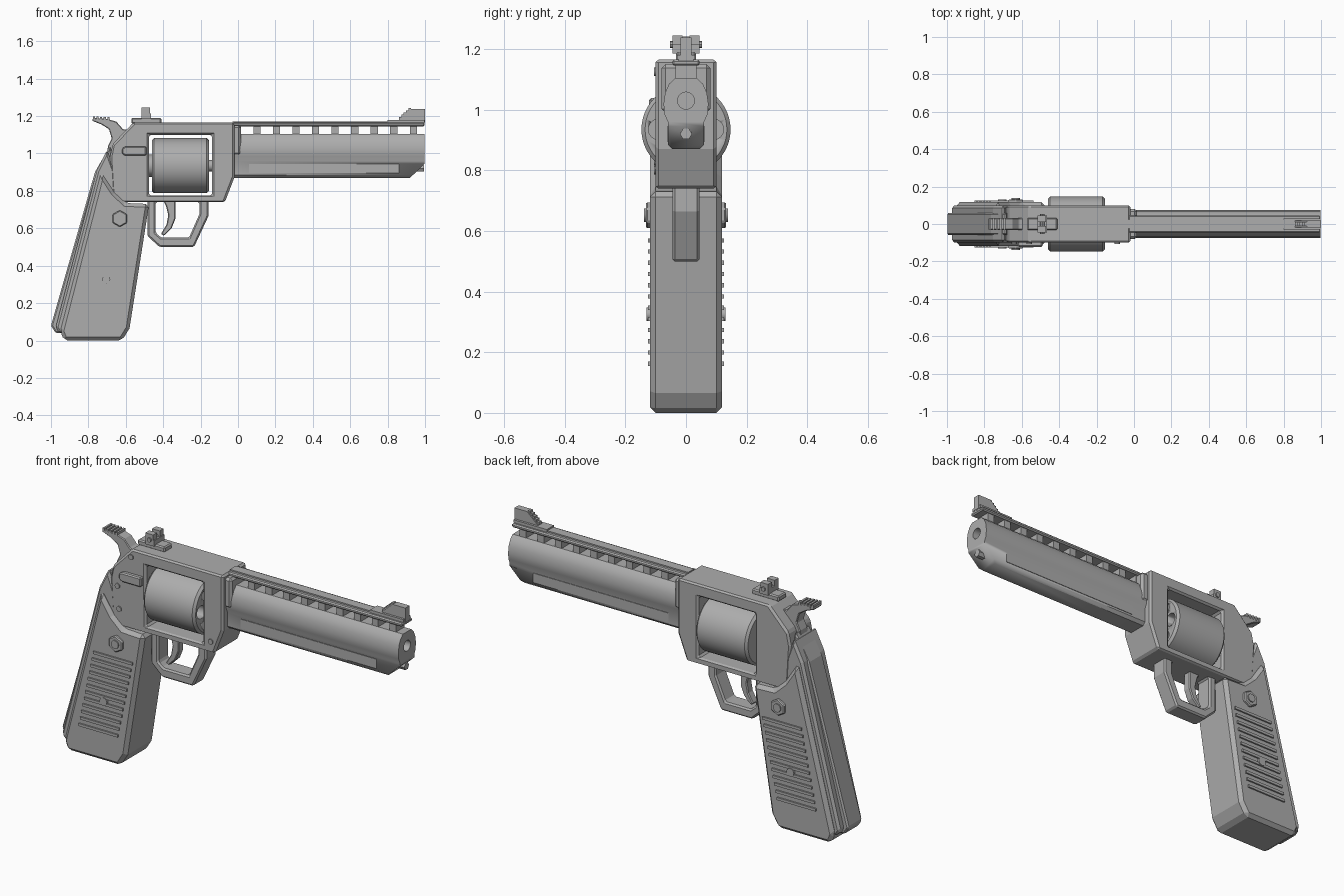
import bpy, bmesh, math
from mathutils import Matrix, Vector

cube = bpy.data.objects.get("Cube")
if cube:
    bpy.data.objects.remove(cube)

steel = bpy.data.materials.new("grey steel")
steel.use_nodes = True
COLOUR = (0.42, 0.42, 0.42, 1)
steel.diffuse_color = COLOUR
steel.node_tree.nodes["Principled BSDF"].inputs["Base Color"].default_value = COLOUR


def finish(name, bm, bevel=0, smooth=False):
    bmesh.ops.recalc_face_normals(bm, faces=bm.faces)
    mesh = bpy.data.meshes.new(name)
    bm.to_mesh(mesh)
    bm.free()
    mesh.materials.append(steel)
    ob = bpy.data.objects.new(name, mesh)
    bpy.context.collection.objects.link(ob)
    if smooth:
        bpy.ops.object.select_all(action="DESELECT")
        ob.select_set(True)
        bpy.context.view_layer.objects.active = ob
        bpy.ops.object.shade_smooth_by_angle(angle=math.radians(32))
    if bevel:
        mod = ob.modifiers.new("bevel", "BEVEL")
        mod.width, mod.segments, mod.limit_method = bevel, 1, "ANGLE"
        mod.angle_limit = math.radians(35)
    return ob


def extrude(name, points, step, bevel=0, smooth=False):
    bm = bmesh.new()
    face = bm.faces.new([bm.verts.new(p) for p in points])
    new = bmesh.ops.extrude_face_region(bm, geom=[face])["geom"]
    bmesh.ops.translate(bm, vec=step, verts=[v for v in new if isinstance(v, bmesh.types.BMVert)])
    return finish(name, bm, bevel, smooth)


def plate(name, outline, half, bevel=0, y=0):
    """Side outline (x, z) extruded across y."""
    return extrude(name, [(x, y - half, z) for x, z in outline], (0, 2 * half, 0), bevel)


def box(name, x, y, z, bevel=0):
    return extrude(name, [(x[0], y[0], z[0]), (x[1], y[0], z[0]), (x[1], y[0], z[1]), (x[0], y[0], z[1])],
                   (0, y[1] - y[0], 0), bevel)


def rod(name, centre, radius, length, axis="X", sides=24, bevel=0, smooth=True):
    bm = bmesh.new()
    turn = Matrix.Rotation(math.pi / 2, 4, "Y" if axis == "X" else "X")
    bmesh.ops.create_cone(bm, cap_ends=True, segments=sides, radius1=radius, radius2=radius,
                          depth=length, matrix=Matrix.Translation(centre) @ turn)
    return finish(name, bm, bevel, smooth)


def cut(target, cutter):
    mod = target.modifiers.new("cut", "BOOLEAN")
    mod.operation, mod.solver, mod.object = "DIFFERENCE", "EXACT", cutter
    cutter.hide_render = True
    cutter.hide_set(True)


# Frame with an open cylinder window
frame = plate("frame", [(-0.02, 1.165), (-0.56, 1.165), (-0.67, 1.05), (-0.685, 0.98),
                        (-0.67, 0.74), (-0.07, 0.74), (-0.02, 0.87)], 0.1)
cut(frame, box("window_cutter", (-0.475, -0.14), (-0.3, 0.3), (0.775, 1.1)))
mod = frame.modifiers.new("bevel", "BEVEL")
mod.width, mod.segments, mod.limit_method = 0.01, 1, "ANGLE"

# Cylinder with six chambers, on its pin
AXIS_Z = 0.935
drum = rod("cylinder", (-0.308, 0, AXIS_Z), 0.147, 0.305, sides=48, bevel=0.012)
for i in range(6):
    a = math.tau * i / 6
    cut(drum, rod("chamber_cutter", (-0.15, 0.09 * math.cos(a), AXIS_Z + 0.09 * math.sin(a)), 0.034, 0.2))
rod("cylinder_pin", (-0.308, 0, AXIS_Z), 0.03, 0.37)
rod("cylinder_ratchet", (-0.465, 0, AXIS_Z), 0.06, 0.02, sides=12)

# Barrel: rounded top over a flat-sided underlug, front lower corner sliced off
half_section = [(0.045, 0.87), (0.06, 0.885), (0.06, 0.96), (0.071, 0.985), (0.074, 1.02),
                (0.069, 1.055), (0.056, 1.085), (0.035, 1.105)]
section = half_section + [(-y, z) for y, z in reversed(half_section)]
barrel = extrude("barrel", [(-0.03, y, z) for y, z in section], (1.028, 0, 0), smooth=True)
bm = bmesh.new()
bm.from_mesh(barrel.data)
res = bmesh.ops.bisect_plane(bm, geom=bm.verts[:] + bm.edges[:] + bm.faces[:],
                             plane_co=(0.92, 0, 0.87), plane_no=Vector((0.75, 0, -0.78)), clear_outer=True)
bmesh.ops.holes_fill(bm, edges=[e for e in bm.edges if e.is_boundary])
bm.to_mesh(barrel.data)
bm.free()
cut(barrel, rod("bore_cutter", (0.96, 0, 1.03), 0.028, 0.12))
rod("ejector_rod", (0.95, 0, 0.92), 0.02, 0.09, sides=6, smooth=False)
box("barrel_collar", (-0.03, 0.015), (-0.08, 0.08), (0.99, 1.15), 0.012)
for side in (-1, 1):
    box("barrel_side_panel", (0.06, 0.86), sorted((side * 0.055, side * 0.063)), (0.895, 0.945))

# Ventilated rib: posts under a rail
PITCH = 0.1045
for i in range(10):
    x = -0.022 + i * PITCH
    box("rib_post", (x, min(x + 0.038, 0.998)), (-0.035, 0.035), (1.09, 1.15))
box("rib_rail", (-0.03, 0.998), (-0.045, 0.045), (1.145, 1.165), 0.006)
box("rib_top", (-0.03, 0.998), (-0.025, 0.025), (1.16, 1.172))

# Front sight with a stepped ramp, rear sight with a notch
plate("front_sight", [(0.81, 1.165), (0.84, 1.18), (0.86, 1.18), (0.925, 1.238), (1, 1.238), (1, 1.165)], 0.018)
box("front_sight_base", (0.8, 0.998), (-0.03, 0.03), (1.165, 1.18))
for i in range(5):
    x = 0.86 + i * 0.013
    box("front_sight_step", (x, x + 0.013), (-0.012, 0.012), (1.175, 1.196 + i * 0.0115))
box("rear_sight_base", (-0.57, -0.41), (-0.033, 0.033), (1.16, 1.19), 0.006)
box("rear_sight_block", (-0.515, -0.465), (-0.045, 0.045), (1.185, 1.215))
for side in (-1, 1):
    box("rear_sight_ear", (-0.515, -0.47), sorted((side * 0.012, side * 0.045)), (1.21, 1.245))
rod("rear_sight_screw", (-0.49, 0, 1.215), 0.012, 0.105, "Y", 8)

# Hammer with a serrated spur
plate("hammer", [(-0.78, 1.175), (-0.775, 1.19), (-0.7, 1.185), (-0.65, 1.17), (-0.615, 1.13), (-0.575, 1.125),
                 (-0.58, 1.04), (-0.7, 1.0), (-0.695, 1.04), (-0.675, 1.08), (-0.69, 1.13), (-0.73, 1.155)],
      0.032, 0.004)
for i in range(5):
    x = -0.775 + i * 0.019
    box("hammer_serration", (x, x + 0.011), (-0.033, 0.033), (1.175, 1.198 - i * 0.001))

# Trigger guard: one ring cut from an outer and an inner outline
guard = plate("trigger_guard", [(-0.485, 0.76), (-0.485, 0.56), (-0.42, 0.5), (-0.235, 0.5), (-0.158, 0.665),
                                (-0.158, 0.76)], 0.045)
cut(guard, plate("guard_cutter", [(-0.44, 0.74), (-0.44, 0.575), (-0.41, 0.55), (-0.262, 0.55), (-0.207, 0.675),
                                  (-0.207, 0.74)], 0.2))
mod = guard.modifiers.new("bevel", "BEVEL")
mod.width, mod.segments, mod.limit_method = 0.008, 1, "ANGLE"
plate("trigger", [(-0.4, 0.75), (-0.335, 0.75), (-0.335, 0.65), (-0.355, 0.6), (-0.395, 0.56), (-0.412, 0.57),
                  (-0.382, 0.62), (-0.373, 0.67), (-0.385, 0.72)], 0.022, 0.005)

# Grip: side body with backstrap layers behind it
plate("grip", [(-0.732, 0.9), (-0.95, 0.05), (-0.93, 0), (-0.62, 0), (-0.58, 0.065), (-0.475, 0.73),
               (-0.6, 0.735), (-0.66, 0.79)], 0.118, 0.018)
plate("grip_core", [(-0.7, 1.02), (-0.755, 0.91), (-0.975, 0.07), (-0.955, 0.04), (-0.85, 0.04), (-0.62, 0.8)],
      0.098, 0.012)
plate("backstrap", [(-0.685, 1.04), (-0.765, 0.9), (-1, 0.08), (-0.975, 0.04), (-0.85, 0.04), (-0.62, 0.8)],
      0.06, 0.008)

# Details on both grip sides
for side in (-1, 1):
    for i in range(12):
        z = 0.155 + i * 0.037
        x = -0.76 + 0.21 * (z - 0.05)
        box("grip_ridge", (x - 0.115, x + 0.115), sorted((side * 0.11, side * 0.126)), (z, z + 0.014))
    rod("grip_medallion", (-0.705, side * 0.118, 0.325), 0.022, 0.024, "Y", 12)
    rod("grip_nut", (-0.632, side * 0.118, 0.652), 0.045, 0.028, "Y", 6, 0.005, False)
    rod("grip_bolt", (-0.632, side * 0.12, 0.652), 0.022, 0.036, "Y", 12)

# Cylinder latch and frame screws
plate("cylinder_latch", [(-0.62, 1.0), (-0.605, 0.988), (-0.49, 0.988), (-0.49, 1.038), (-0.605, 1.038),
                         (-0.62, 1.026)], 0.014, 0.006, -0.108)
for x, z in ((-0.56, 1.125), (-0.64, 0.95), (-0.63, 0.83), (-0.09, 0.8)):
    rod("frame_screw", (x, -0.1, z), 0.014, 0.012, "Y", 12)
